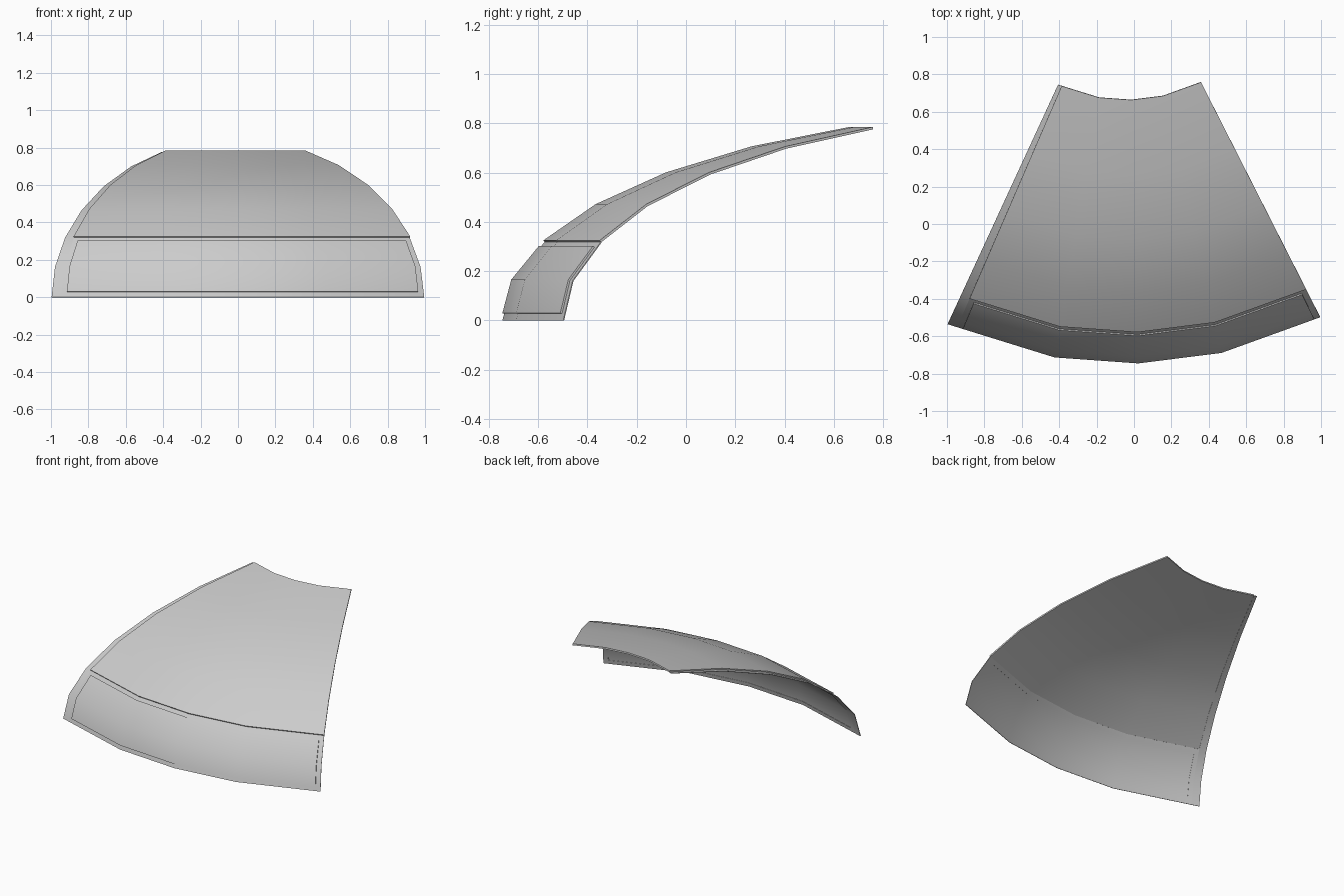
import bpy
import bmesh
from math import sin, cos, radians
from mathutils import Vector

cube = bpy.data.objects.get("Cube")
if cube:
    bpy.data.objects.remove(cube, do_unlink=True)

# Faceted elliptical dome that every panel is cut from
CENTRE = Vector((-0.039, 1.541, 0))
RADIUS, HEIGHT = 2.295, 0.85
STEP = 11.25
ROWS = [k * STEP for k in range(7)]          # latitudes of the facets
INNER = [-9.7, 1.55, 12.8]                   # meridians of the facets
LIP, SEAM, END = -24.75, -23.4, 26.9         # side limits in degrees
PANE_LEFT, PANE_RIGHT = -22.6, 26.05
PANE_LOW, PANE_HIGH = 2.0, 20.9
COLUMNS = [LIP] + INNER + [END]

paint = bpy.data.materials.new("light_grey")
paint.use_nodes = True
grey = (0.6, 0.6, 0.6, 1)
paint.diffuse_color = grey
paint.node_tree.nodes["Principled BSDF"].inputs["Base Color"].default_value = grey


def bracket(value, knots):
    """Neighbouring knots around a value, and the fraction between them."""
    for low, high in zip(knots, knots[1:]):
        if value <= high:
            break
    return low, high, (value - low) / (high - low)


def corner(angle, lat, depth):
    a, b = radians(angle), radians(lat)
    normal = Vector((cos(b) / RADIUS, sin(b) / HEIGHT)).normalized()
    r = RADIUS * cos(b) - depth * normal.x
    z = max(0, HEIGHT * sin(b) - depth * normal.y)
    return CENTRE + Vector((r * sin(a), -r * cos(a), z))


def surface(angle, lat, depth):
    """Point on the flat facets of the dome, pushed inward by depth."""
    a0, a1, s = bracket(angle, COLUMNS)
    b0, b1, t = bracket(lat, ROWS)
    lower = corner(a0, b0, depth).lerp(corner(a1, b0, depth), s)
    upper = corner(a0, b1, depth).lerp(corner(a1, b1, depth), s)
    return lower.lerp(upper, t)


def panel(name, columns, rows, depth, thickness, ring=False):
    """Curved sheet; a ring keeps only its outermost cells."""
    bm = bmesh.new()
    grid = [[bm.verts.new(surface(a, b, depth)) for b in rows] for a in columns]
    ni, nj = len(columns) - 1, len(rows) - 1
    for i in range(ni):
        for j in range(nj):
            if ring and 0 < i < ni - 1 and 0 < j < nj - 1:
                continue
            bm.faces.new((grid[i][j], grid[i + 1][j],
                          grid[i + 1][j + 1], grid[i][j + 1]))
    loose = [v for v in bm.verts if not v.link_faces]
    bmesh.ops.delete(bm, geom=loose, context='VERTS')
    mesh = bpy.data.meshes.new(name)
    bm.to_mesh(mesh)
    bm.free()
    mesh.materials.append(paint)
    ob = bpy.data.objects.new(name, mesh)
    bpy.context.collection.objects.link(ob)
    bpy.ops.object.select_all(action='DESELECT')
    ob.select_set(True)
    bpy.context.view_layer.objects.active = ob
    solid = ob.modifiers.new("sheet", 'SOLIDIFY')
    solid.thickness = thickness
    solid.offset = -1
    bpy.ops.object.modifier_apply(modifier=solid.name)
    bpy.ops.object.shade_smooth_by_angle(angle=radians(30))
    return ob


# Upper roof sheet
panel("roof_panel", [SEAM] + INNER + [END], ROWS[2:], 0, 0.01)

# Recessed overlap strip along one side
panel("side_lip", [LIP, SEAM], ROWS, 0.008, 0.004)

# Recessed border around the lower pane
panel("pane_border", [SEAM, PANE_LEFT] + INNER + [PANE_RIGHT, END],
      [0, PANE_LOW, STEP, PANE_HIGH, 2 * STEP], 0.008, 0.004, ring=True)

# Lower front pane, flush with the roof
panel("lower_pane", [PANE_LEFT] + INNER + [PANE_RIGHT],
      [PANE_LOW, STEP, PANE_HIGH], 0, 0.01)
